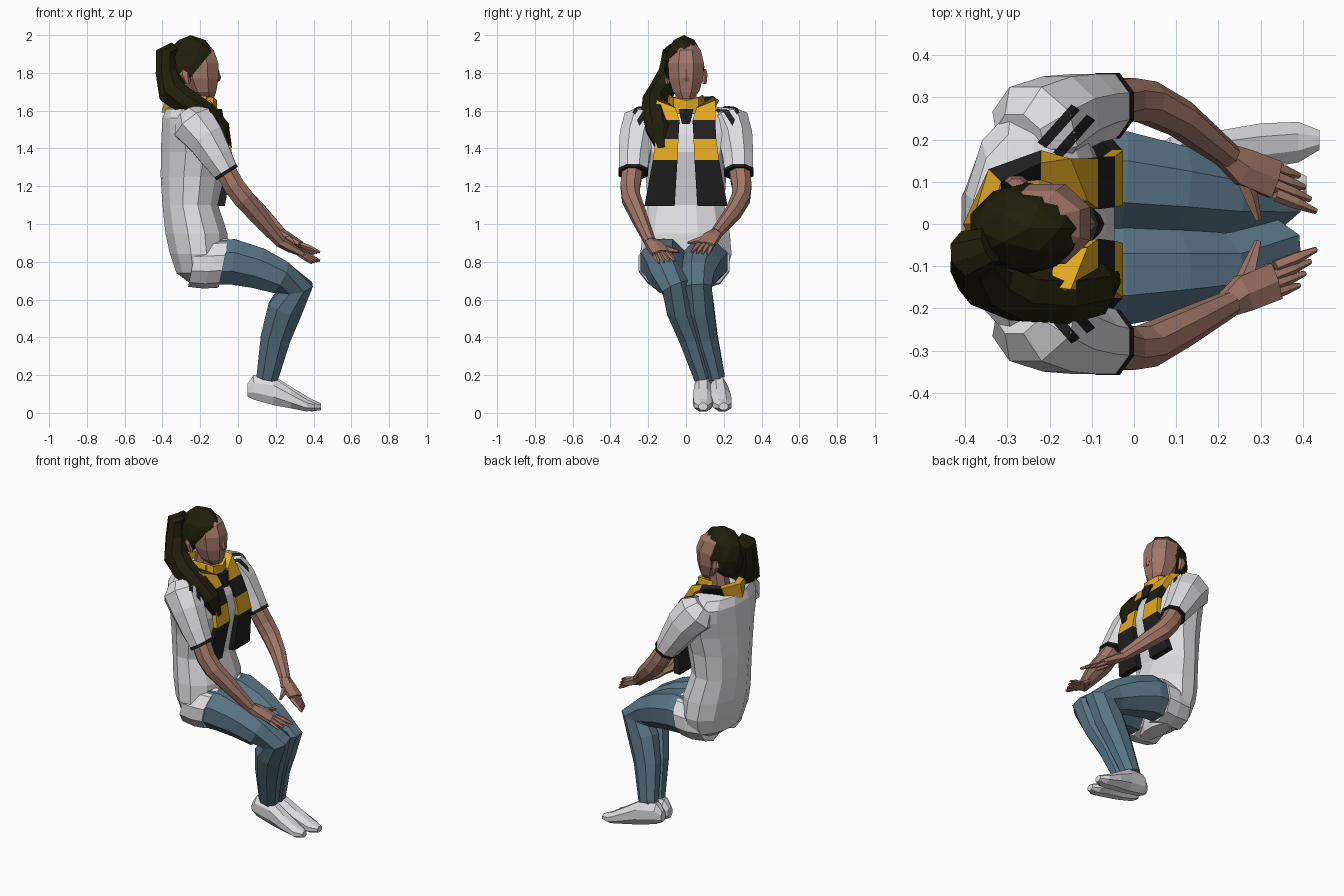
import bpy, bmesh, math
from mathutils import Vector as V
from mathutils.bvhtree import BVHTree


def material(name, rgb):
    m = bpy.data.materials.new(name)
    m.diffuse_color = (*rgb, 1)
    return m


WHITE = material("white cloth", (.74, .74, .76))
SKIN = material("skin brown", (.36, .185, .135))
HAIR = material("dark hair", (.014, .013, .003))
JEANS = material("denim blue", (.10, .18, .235))
YELLOW = material("scarf yellow", (.76, .40, .015))
BLACK = material("soft black", (.014, .014, .014))


def finish(name, bm, mats):
    bmesh.ops.recalc_face_normals(bm, faces=bm.faces)
    me = bpy.data.meshes.new(name)
    bm.to_mesh(me)
    bm.free()
    for m in mats:
        me.materials.append(m)
    ob = bpy.data.objects.new(name, me)
    bpy.context.collection.objects.link(ob)
    return ob


def loft(name, rings, mats, sides=8, bands=None):
    """Skin a row of rings (centre, half-axis a, half-axis b); bands gives a material per row."""
    bm = bmesh.new()
    k = math.sqrt(2) if sides == 4 else 1
    loops = []
    for c, a, b in rings:
        angles = [2 * math.pi * (i + .5) / sides for i in range(sides)]
        loops.append([bm.verts.new(V(c) + k * (V(a) * math.cos(t) + V(b) * math.sin(t))) for t in angles])
    for j in range(len(loops) - 1):
        for i in range(sides):
            n = (i + 1) % sides
            f = bm.faces.new((loops[j][i], loops[j][n], loops[j + 1][n], loops[j + 1][i]))
            f.material_index = bands[j] if bands else 0
    bm.faces.new(loops[0])
    last = bm.faces.new(loops[-1])
    last.material_index = bands[-1] if bands else 0
    return finish(name, bm, mats)


def tube(name, pts, mat, sides=8, axis=None):
    """Tube through points (x, y, z, half width, half depth); axis fixes the ring direction."""
    rings = []
    for i, p in enumerate(pts):
        t = V(axis) if axis else V(pts[min(i + 1, len(pts) - 1)][:3]) - V(pts[max(i - 1, 0)][:3])
        b = t.normalized().cross(V((0, 1, 0))).normalized()
        a = b.cross(t).normalized()
        rings.append((p[:3], a * p[3], b * p[4]))
    return loft(name, rings, [mat], sides)


UP = (0, 0, 1)

# shirt body: (z, back x, front x, half width)
body = [(.66, -.22, -.11, .12), (.74, -.33, -.08, .22), (.84, -.365, -.05, .25), (.95, -.39, -.05, .24),
        (1.1, -.405, -.10, .21), (1.25, -.415, -.07, .22), (1.38, -.415, -.04, .25), (1.48, -.41, -.06, .28),
        (1.56, -.405, -.10, .28), (1.61, -.385, -.15, .22), (1.64, -.32, -.19, .08)]
shirt = [tube("shirt_body", [((lo + hi) / 2, 0, z, w, (hi - lo) / 2) for z, lo, hi, w in body], WHITE, 12, UP)]

# neck, head, nose, ears
tube("neck", [(-.25, 0, 1.56, .065, .065), (-.22, 0, 1.76, .055, .06)], SKIN, 8, UP)
tube("head", [(-.16, 0, 1.665, .04, .035), (-.185, 0, 1.70, .075, .075), (-.20, 0, 1.77, .098, .105),
              (-.205, 0, 1.85, .103, .11), (-.225, 0, 1.92, .085, .105), (-.24, 0, 1.96, .05, .06)], SKIN, 8, UP)
tube("nose", [(-.115, 0, 1.755, .02, .018), (-.108, 0, 1.775, .018, .018), (-.118, 0, 1.84, .008, .01)], SKIN, 6, UP)
for s in (-1, 1):
    tube("ear", [(-.265, s * .098, 1.74, .012, .012), (-.28, s * .102, 1.79, .014, .028),
                 (-.28, s * .098, 1.82, .01, .02)], SKIN, 6, UP)

# hair cap, cut along the hairline
bm = bmesh.new()
bmesh.ops.create_icosphere(bm, subdivisions=2, radius=1)
for v in bm.verts:
    v.co = V((-.25 + .145 * v.co.x, -.01 + .108 * v.co.y, 1.83 + .17 * v.co.z))
bmesh.ops.bisect_plane(bm, geom=bm.verts[:] + bm.edges[:] + bm.faces[:], plane_co=(-.12, 0, 1.935),
                       plane_no=(.18, 0, -.15), clear_outer=True)
bmesh.ops.holes_fill(bm, edges=[e for e in bm.edges if e.is_boundary])
finish("hair_cap", bm, [HAIR])

# ponytail falling forward over one shoulder
tube("ponytail", [(-.34, -.05, 1.93, .045, .035), (-.385, -.07, 1.90, .06, .055), (-.38, -.09, 1.80, .06, .06),
                  (-.35, -.13, 1.70, .07, .08), (-.27, -.16, 1.645, .075, .075), (-.17, -.165, 1.59, .078, .06),
                  (-.09, -.15, 1.51, .07, .05), (-.05, -.13, 1.40, .03, .02)], HAIR, 8)

# scarf: each half runs from the nape round the neck and down the chest
scarf = [((-.375, 0, 1.63), (.01, 0, .04), (.02, 0, 0)), ((-.33, .095, 1.63), (0, .02, .045), (.015, -.015, 0)),
         ((-.22, .125, 1.625), (0, .035, .04), (0, -.015, .012)), ((-.14, .105, 1.615), (-.02, .05, .02), (.01, 0, .02)),
         ((-.10, .095, 1.54), (0, .06, 0), (.015, 0, .01)), ((-.06, .10, 1.45), (0, .06, 0), (.015, 0, 0)),
         ((-.04, .11, 1.34), (0, .065, 0), (.014, 0, 0)), ((-.09, .14, 1.095), (0, .08, 0), (.02, 0, 0))]
for s in (-1, 1):
    rings = [[(x, y * s, z) for x, y, z in ring] for ring in scarf]
    loft("scarf_half", rings, [YELLOW, BLACK], 4, [0, 1, 0, 0, 1, 0, 1])
loft("scarf_neck_wrap", [((-.24, -.10, 1.65), (0, .01, .035), (.015, 0, 0)), ((-.15, -.075, 1.63), (0, 0, .04), (.02, .01, 0)),
                         ((-.13, 0, 1.615), (0, 0, .04), (.02, 0, 0)), ((-.15, .075, 1.63), (0, 0, .04), (.02, -.01, 0)),
                         ((-.24, .10, 1.65), (0, -.01, .035), (.015, 0, 0))], [YELLOW], 4)
tube("scarf_knot", [(-.11, 0, 1.61, .045, .025), (-.09, 0, 1.53, .025, .02)], BLACK, 6, UP)

# arms
for s in (-1, 1):
    drop = .045 if s < 0 else 0
    out = .03 if s < 0 else 0

    def hand(x, y, z, *r):
        return (x, s * (y + out), z - drop, *r)

    shirt.append(tube("sleeve", [(-.27, s * .20, 1.58, .07, .07), (-.235, s * .225, 1.53, .115, .125),
                                 (-.17, s * .26, 1.45, .10, .108), (-.11, s * .275, 1.35, .088, .088),
                                 (-.06, s * .28, 1.27, .082, .07)], WHITE, 8))
    tube("sleeve_hem", [(-.067, s * .28, 1.283, .084, .073), (-.057, s * .28, 1.267, .084, .073)], BLACK, 8)
    tube("forearm", [(-.08, s * .28, 1.31, .06, .058), (-.02, s * .295, 1.20, .056, .06), (.03, s * .29, 1.135, .053, .06),
                     (.11, s * .25, 1.06 - drop * .4, .046, .052), hand(.225, .16, .95, .032, .034)], SKIN, 8)
    tube("palm", [hand(.215, .165, .955, .032, .03), hand(.26, .135, .93, .05, .028),
                  hand(.335, .105, .89, .052, .018)], SKIN, 6)
    for i in range(4):
        t = i / 3
        base = hand(.335 - .015 * t, .07 + .068 * t, .89, .016, .015)
        mid = hand(.385 - .025 * t, .05 + .073 * t, .873 - .012 * t, .015, .013)
        tip = hand(.432 - .04 * t, .03 + .085 * t, .85 - .012 * t, .007, .007)
        tube("finger", [base, mid, tip], SKIN, 5)
    tube("thumb", [hand(.25, .13, .93, .022, .022), hand(.275, .07, .912, .018, .02),
                   hand(.295, .01, .90, .008, .008)], SKIN, 5)

# dark shoulder bars: thin plates dropped onto the shirt
trees = [BVHTree.FromPolygons([v.co for v in o.data.vertices], [p.vertices for p in o.data.polygons]) for o in shirt]
for s in (-1, 1):
    for shift in (-.022, .022):
        bm = bmesh.new()
        rows = []
        for i in range(9):
            row = []
            for w in (-.012, 0, .012):
                x = -.20 + .08 * i / 8 + (shift + w) * .83
                y = s * (.175 + .09 * i / 8 - (shift + w) * .55)
                hits = [t.ray_cast(V((x, y, 3)), V((0, 0, -1)))[0] for t in trees]
                row.append(bm.verts.new((x, y, max(h.z for h in hits if h) + .005)))
            rows.append(row)
        for r0, r1 in zip(rows, rows[1:]):
            for k in (0, 1):
                bm.faces.new((r0[k], r0[k + 1], r1[k + 1], r1[k]))
        finish("shoulder_bar", bm, [BLACK])

# legs: (side, hip y, mid-thigh y, knee y, calf y, ankle y, shoe length)
for s, hip, mid, knee, calf, ankle, length in ((-1, -.12, -.105, -.055, .025, .09, .92), (1, .10, .065, .06, .105, .16, 1)):
    # shirt hem wrapped over the thigh
    tube("shirt_hip", [(-.24, hip, .79, .125, .125), (-.15, hip, .79, .138, .135), (-.075, hip, .795, .137, .132)],
         WHITE, 10, (1, 0, -.2))
    tube("trouser_leg", [(-.15, hip, .795, .125, .125), (-.03, hip, .80, .13, .13), (.10, (hip + mid) / 2, .768, .11, .118),
                         (.22, mid, .72, .093, .098), (.305, knee, .665, .082, .098),
                         (.25, (knee * 2 + calf) / 3, .55, .08, .10), (.20, calf, .40, .068, .086),
                         (.155, ankle, .185, .05, .062)], JEANS, 8)
    tube("ankle", [(.155, ankle, .21, .035, .045), (.15, ankle, .15, .035, .045)], SKIN, 8, UP)

    # shoe: (x, middle z, half height, half width)
    shoe = [(.05, .12, .035, .025), (.085, .135, .07, .045), (.20, .115, .08, .05),
            (.30, .075, .055, .058), (.39, .04, .035, .052), (.44, .033, .02, .025)]
    tube("shoe", [(.05 + (x - .05) * length, ankle + (.03 * (x - .05) / .3 if s > 0 else 0), z, w, h)
                  for x, z, h, w in shoe], WHITE, 8, (1, 0, 0))
